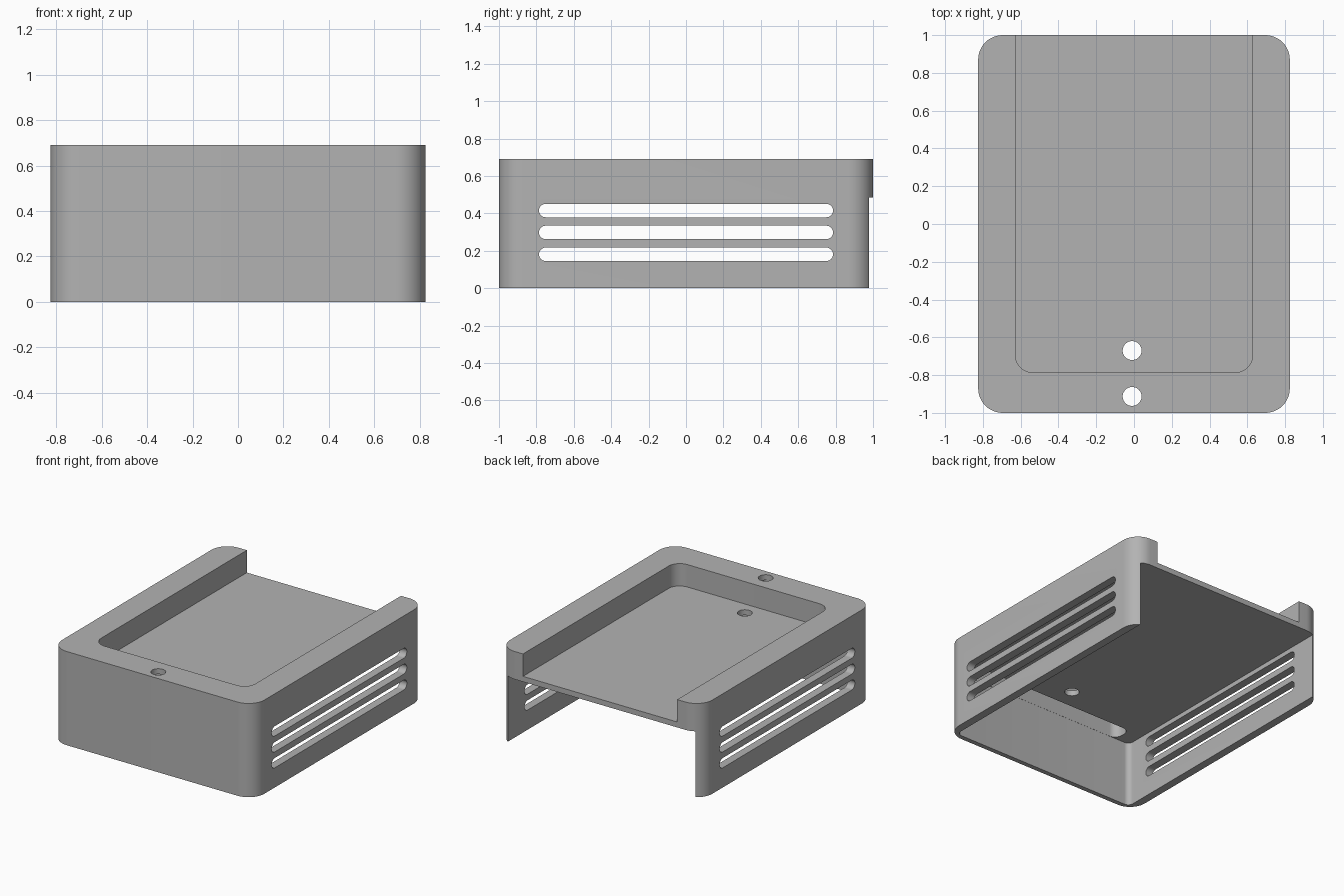
import bpy, bmesh, math
from mathutils import Matrix

cube = bpy.data.objects.get("Cube")
if cube:
    bpy.data.objects.remove(cube, do_unlink=True)

# Single matte grey
grey = bpy.data.materials.new("matte grey")
grey.use_nodes = True
colour = (0.45, 0.45, 0.45, 1)
grey.diffuse_color = colour
grey.node_tree.nodes["Principled BSDF"].inputs["Base Color"].default_value = colour


def rounded_block(name, a0, a1, b0, b1, low, high, radius, steps=12, turn=None):
    """Rounded rectangle in the first two axes, extruded along the third."""
    bm = bmesh.new()
    corners = [(a1, b1, -1, -1), (a0, b1, 1, -1), (a0, b0, 1, 1), (a1, b0, -1, 1)]
    ring = []
    for quarter, (a, b, sa, sb) in enumerate(corners):
        for i in range(steps + 1):
            t = math.pi / 2 * (quarter + i / steps)
            ring.append(bm.verts.new((a + radius * (sa + math.cos(t)),
                                      b + radius * (sb + math.sin(t)), low)))
    bmesh.ops.remove_doubles(bm, verts=ring, dist=1e-5)
    face = bm.faces.new([v for v in ring if v.is_valid])
    top = bmesh.ops.extrude_face_region(bm, geom=[face])["geom"]
    bmesh.ops.translate(bm, vec=(0, 0, high - low),
                        verts=[g for g in top if isinstance(g, bmesh.types.BMVert)])
    if turn:
        bm.transform(turn)
    bmesh.ops.recalc_face_normals(bm, faces=bm.faces)
    mesh = bpy.data.meshes.new(name)
    bm.to_mesh(mesh)
    bm.free()
    obj = bpy.data.objects.new(name, mesh)
    bpy.context.collection.objects.link(obj)
    return obj


def cut(body, cutter):
    cutter.hide_render = True
    mod = body.modifiers.new("cut", "BOOLEAN")
    mod.operation = "DIFFERENCE"
    mod.solver = "EXACT"
    mod.object = cutter
    bpy.context.view_layer.objects.active = body
    bpy.ops.object.modifier_apply(modifier=mod.name)
    bpy.data.objects.remove(cutter, do_unlink=True)


# Outer body
height = 0.69
housing = rounded_block("housing", -0.825, 0.825, -1, 1, 0, height, 0.13)
housing.data.materials.append(grey)

# Tray recess in the top, open at the back
cut(housing, rounded_block("tray_cutter", -0.628, 0.628, -0.785, 1.3, 0.525, 0.9, 0.09))

# Hollow underside, open below and at the back
cut(housing, rounded_block("cavity_cutter", -0.765, 0.765, -0.965, 1.3, -0.2, 0.485, 0.04))

# Cable pocket under the front rim
cut(housing, rounded_block("pocket_cutter", -0.65, 0.65, -0.964, -0.82, 0.4, 0.65, 0.06))

# Cable holes through the rim and the tray floor
for y in (-0.913, -0.67):
    cut(housing, rounded_block("hole_cutter", -0.06, 0.04, y - 0.05, y + 0.05, 0.45, 0.9, 0.05))

# Vent slots through both side walls
sideways = Matrix(((0, 0, 1, 0), (1, 0, 0, 0), (0, 1, 0, 0), (0, 0, 0, 1)))
for z in (0.181, 0.298, 0.415):
    cut(housing, rounded_block("slot_cutter", -0.786, 0.786, z - 0.036, z + 0.036,
                               -1, 1, 0.036, turn=sideways))

# Smooth curves, crisp edges
bpy.ops.object.select_all(action="DESELECT")
housing.select_set(True)
bpy.context.view_layer.objects.active = housing
bpy.ops.object.shade_smooth_by_angle(angle=math.radians(30))
